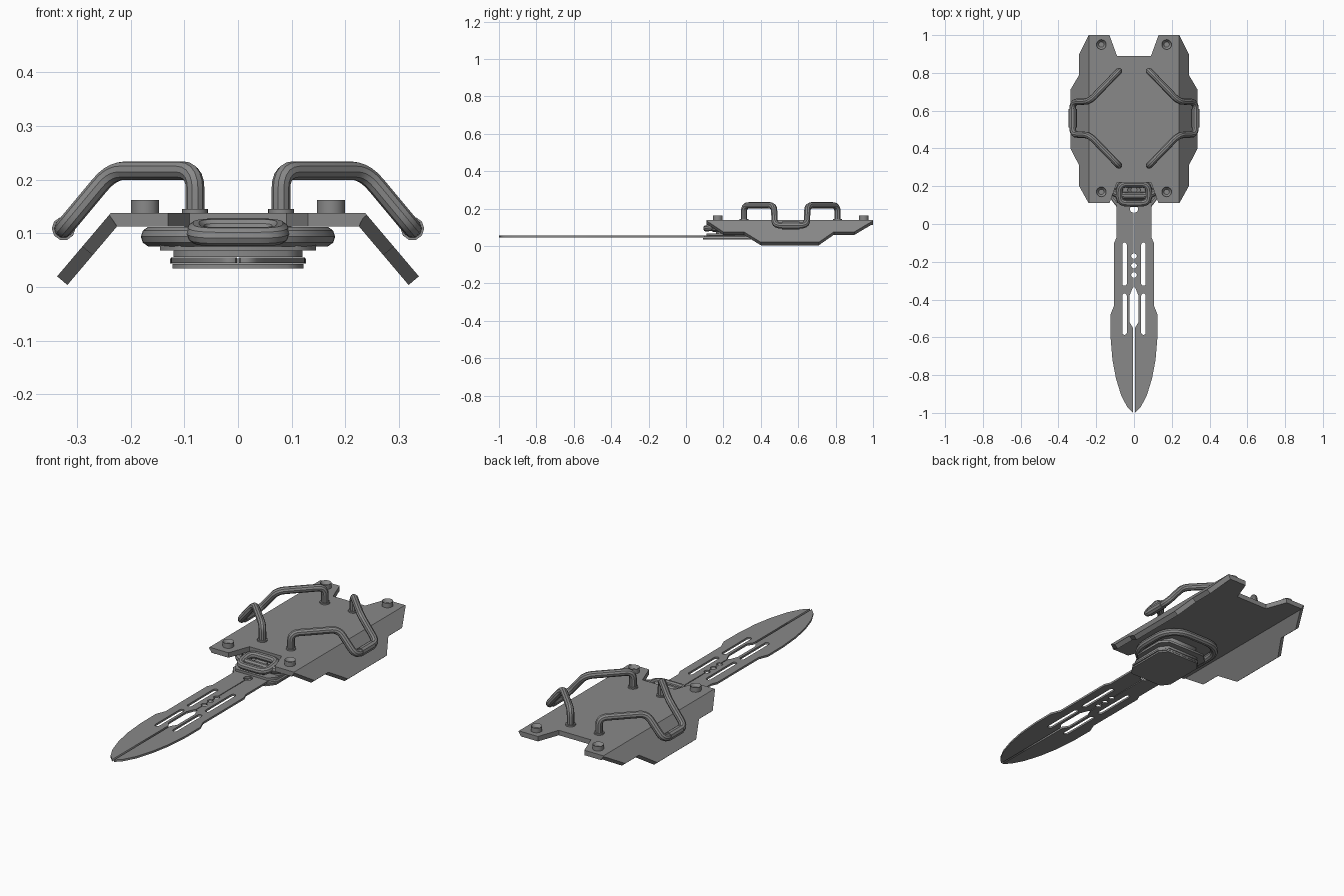
import bpy, bmesh, math
from mathutils import Vector

cube = bpy.data.objects.get("Cube")
if cube:
    bpy.data.objects.remove(cube, do_unlink=True)

steel = bpy.data.materials.new("steel_grey")
steel.use_nodes = True
GREY = (0.25, 0.25, 0.25, 1)
steel.diffuse_color = GREY
steel.node_tree.nodes["Principled BSDF"].inputs["Base Color"].default_value = GREY


def add_object(name, mesh, smooth=False, mirror=False):
    obj = bpy.data.objects.new(name, mesh)
    bpy.context.collection.objects.link(obj)
    mesh.materials.clear()
    mesh.materials.append(steel)
    if smooth:
        bpy.ops.object.select_all(action='DESELECT')
        obj.select_set(True)
        bpy.context.view_layer.objects.active = obj
        bpy.ops.object.shade_smooth_by_angle(angle=math.radians(35))
    if mirror:
        obj.modifiers.new("mirror", 'MIRROR').use_mirror_merge = False
    return obj


def curve_mesh(name, splines, closed, **settings):
    """Poly splines turned into a mesh."""
    data = bpy.data.curves.new(name, 'CURVE')
    for key, value in settings.items():
        setattr(data, key, value)
    for points in splines:
        spline = data.splines.new('POLY')
        spline.points.add(len(points) - 1)
        for point, co in zip(spline.points, points):
            point.co = (*co, 0, 1) if len(co) == 2 else (*co, 1)
        spline.use_cyclic_u = closed
    temp = bpy.data.objects.new(name, data)
    bpy.context.collection.objects.link(temp)
    graph = bpy.context.evaluated_depsgraph_get()
    mesh = bpy.data.meshes.new_from_object(temp.evaluated_get(graph))
    bpy.data.objects.remove(temp, do_unlink=True)
    return mesh


def sheet(name, outlines, z0, z1, mirror=False):
    """Flat cut sheet; outlines after the first are holes."""
    mesh = curve_mesh(name, outlines, True, dimensions='2D', fill_mode='BOTH',
                      extrude=(z1 - z0) / 2)
    for v in mesh.vertices:
        v.co.z += (z0 + z1) / 2
    return add_object(name, mesh, mirror=mirror)


def rounded(points, radius, closed=False):
    """Replace corners by short arcs."""
    pts = [Vector(p) for p in points]
    out = []
    for i, p in enumerate(pts):
        if not closed and i in (0, len(pts) - 1):
            out.append(p)
            continue
        a, b = pts[i - 1] - p, pts[(i + 1) % len(pts)] - p
        a = p + a.normalized() * min(radius, a.length * 0.45)
        b = p + b.normalized() * min(radius, b.length * 0.45)
        for k in range(6):
            t = k / 5
            out.append(a * (1 - t) ** 2 + p * 2 * t * (1 - t) + b * t * t)
    return out


def tube(name, points, radius, bend, closed=False, mirror=False):
    mesh = curve_mesh(name, [rounded(points, bend, closed)], closed, dimensions='3D',
                      bevel_depth=radius, bevel_resolution=3, use_fill_caps=True)
    return add_object(name, mesh, smooth=True, mirror=mirror)


def disc(name, x, y, z0, z1, radius, socket=0.0):
    bm = bmesh.new()
    bmesh.ops.create_cone(bm, cap_ends=True, segments=20, radius1=radius,
                          radius2=radius, depth=z1 - z0)
    if socket:
        top = max(bm.faces, key=lambda f: f.calc_center_median().z)
        bmesh.ops.inset_region(bm, faces=[top], thickness=radius - socket)
        bmesh.ops.translate(bm, verts=top.verts, vec=(0, 0, (z0 - z1) * 0.6))
    bmesh.ops.translate(bm, verts=bm.verts, vec=(x, y, (z0 + z1) / 2))
    mesh = bpy.data.meshes.new(name)
    bm.to_mesh(mesh)
    bm.free()
    return add_object(name, mesh, smooth=True)


def arc(cx, cy, r, start, end, steps=8):
    angles = [math.radians(start + (end - start) * i / steps) for i in range(steps + 1)]
    return [(cx + r * math.cos(a), cy + r * math.sin(a)) for a in angles]


# Armour plate: one outline, folded down along both sides
TOP, FOLD = 0.138, 0.237
half = [(0.13, 0.11), (0.24, 0.11), (0.29, 0.2), (0.29, 0.31), (0.337, 0.4),
        (0.337, 0.71), (0.29, 0.79), (0.29, 0.9), (0.24, 1), (0.13, 1), (0.09, 0.89)]
half = [(0.09, 0.22)] + half
bm = bmesh.new()
bm.faces.new([bm.verts.new((x, y, TOP)) for x, y in
              half + [(-x, y) for x, y in reversed(half)]])
for side in (1, -1):
    bmesh.ops.bisect_plane(bm, geom=bm.verts[:] + bm.edges[:] + bm.faces[:],
                           plane_co=(side * FOLD, 0, 0), plane_no=(1, 0, 0))
for v in bm.verts:
    v.co.z -= max(0, abs(v.co.x) - FOLD) * 1.18
bm.normal_update()
mesh = bpy.data.meshes.new("armour_plate")
bm.to_mesh(mesh)
bm.free()
plate = add_object("armour_plate", mesh)
solid = plate.modifiers.new("thickness", 'SOLIDIFY')
solid.thickness, solid.offset, solid.use_even_offset = 0.025, -1, True

# Bent side handles with grip sleeves and foot collars
MID, REACH = 0.56, 0.25
path = [(0.08, -REACH, TOP), (0.08, -REACH, 0.217), (0.235, -0.09, 0.217),
        (0.325, -0.085, 0.109)]
path = [(x, MID + y, z) for x, y, z in path] + \
       [(x, MID - y, z) for x, y, z in reversed(path)]
tube("side_handles", path, 0.0175, 0.035, mirror=True)
tube("grip_sleeves", [(0.325, MID - 0.048, 0.109), (0.325, MID + 0.048, 0.109)],
     0.022, 0, mirror=True)
for x in (-0.08, 0.08):
    for y in (MID - REACH, MID + REACH):
        disc("handle_collar", x, y, TOP - 0.002, 0.145, 0.024)

# Corner bolts
for x in (-0.173, 0.173):
    for y in (0.17, 0.95):
        disc("corner_bolt", x, y, TOP - 0.002, 0.162, 0.026, 0.014)

# Blade half: outer edge, then centre gap with its round and long openings
outer = [(0.092, 0.33), (0.092, -0.07), (0.105, -0.1), (0.105, -0.43), (0.125, -0.48),
         (0.124, -0.6), (0.114, -0.72), (0.095, -0.82), (0.067, -0.91), (0.035, -0.97),
         (0.005, -1)]
inner = [(0.005, -0.55), (0.024, -0.52), (0.024, -0.38), (0.008, -0.34), (0.002, -0.335)]
for y in (-0.27, -0.22, -0.17):
    inner += arc(0.002, y, 0.013, -90, 90)
inner += arc(0.002, 0.08, 0.02, -90, 90) + [(0.002, 0.33)]
slots = [arc(0.05, top, 0.012, 0, 180) + arc(0.05, bottom, 0.012, 180, 360)
         for top, bottom in ((-0.11, -0.315), (-0.38, -0.575))]
sheet("blade_halves", [outer + inner] + slots, 0.045, 0.055, mirror=True)

# Mount stack holding the blade under the plate
def mount(name, width, front, back, z0, z1):
    right = [(width * 0.75, front), (width, front + 0.04), (width, back - 0.04),
             (width * 0.75, back)]
    sheet(name, [right + [(-x, y) for x, y in reversed(right)]], z0, z1)

mount("mount_base", 0.122, 0.09, 0.37, 0.035, 0.043)
mount("mount_middle", 0.127, 0.1, 0.37, 0.044, 0.053)
mount("mount_cover", 0.12, 0.11, 0.37, 0.056, 0.068)
mount("mount_top", 0.145, 0.16, 0.4, 0.068, 0.08)
mount("mount_spacer", 0.1, 0.23, 0.38, 0.08, 0.114)
disc("mount_bolt", 0, 0.18, 0.078, 0.1, 0.034, 0.016)

# Front clip ring and wide rear ring
tube("clip_ring", [(-0.078, 0.11, 0.094), (0.078, 0.11, 0.094),
                   (0.078, 0.212, 0.11), (-0.078, 0.212, 0.11)], 0.018, 0.04, True)
tube("wide_ring", [(-0.1, 0.15, 0.094), (0.1, 0.15, 0.094), (0.162, 0.24, 0.094),
                   (0.162, 0.42, 0.094), (0.1, 0.48, 0.094), (-0.1, 0.48, 0.094),
                   (-0.162, 0.42, 0.094), (-0.162, 0.24, 0.094)], 0.019, 0.05, True)
